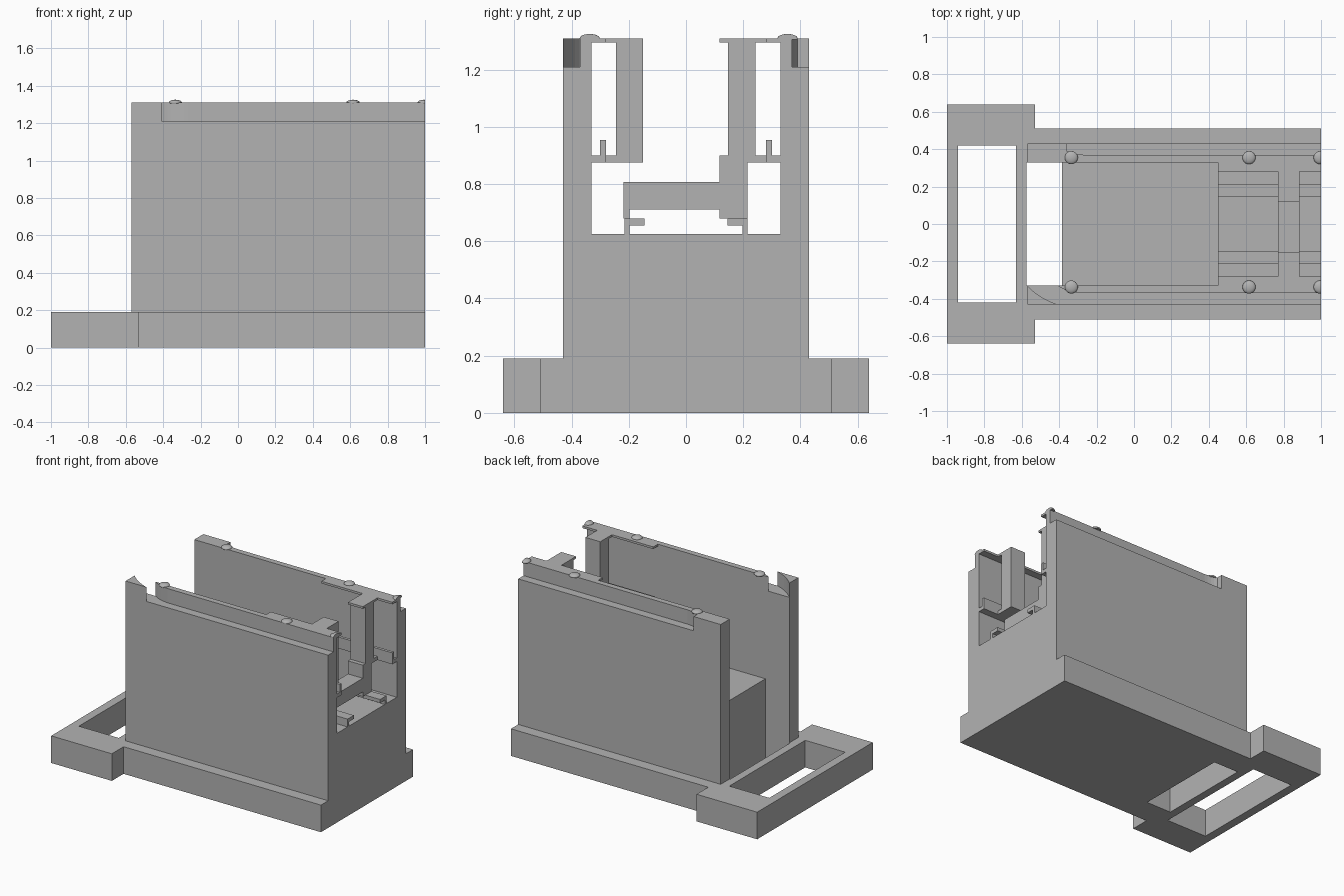
import bpy, bmesh, math
from mathutils import Vector

if "Cube" in bpy.data.objects:
    bpy.data.objects.remove(bpy.data.objects["Cube"])

grey = bpy.data.materials.new("light_grey")
grey.diffuse_color = (0.45, 0.45, 0.45, 1)
grey.use_nodes = True
grey.node_tree.nodes["Principled BSDF"].inputs["Base Color"].default_value = grey.diffuse_color


def finish(name, bm):
    bmesh.ops.recalc_face_normals(bm, faces=bm.faces)
    mesh = bpy.data.meshes.new(name)
    bm.to_mesh(mesh)
    bm.free()
    mesh.materials.append(grey)
    ob = bpy.data.objects.new(name, mesh)
    bpy.context.collection.objects.link(ob)
    return ob


def extrude(name, points, lo, hi, axis="z"):
    """Extrude a closed profile: (x, y) along z, or (y, z) along x."""
    bm = bmesh.new()
    if axis == "z":
        vs = [bm.verts.new((a, b, lo)) for a, b in points]
        step = Vector((0, 0, hi - lo))
    else:
        vs = [bm.verts.new((lo, a, b)) for a, b in points]
        step = Vector((hi - lo, 0, 0))
    face = bm.faces.new(vs)
    ext = bmesh.ops.extrude_face_region(bm, geom=[face], use_keep_orig=True)
    moved = [g for g in ext["geom"] if isinstance(g, bmesh.types.BMVert)]
    bmesh.ops.translate(bm, verts=moved, vec=step)
    return finish(name, bm)


def rect(a0, a1, b0, b1):
    return [(a0, b0), (a1, b0), (a1, b1), (a0, b1)]


def curve(p, c, q, n=8):
    """Points on a quadratic curve from p to q pulled toward c."""
    return [tuple((1 - t) ** 2 * p[i] + 2 * t * (1 - t) * c[i] + t * t * q[i] for i in (0, 1))
            for t in (k / n for k in range(n + 1))]


# Base plate with a wide end and two openings
base = extrude("base_plate", [(-1, -.64), (-.53, -.64), (-.53, -.51), (1, -.51),
                              (1, .51), (-.53, .51), (-.53, .64), (-1, .64)], 0, .19)
for name, x0, x1, y in (("handle_cutter", -.94, -.63, .42), ("slot_cutter", -.575, -.385, .33)):
    cutter = extrude(name, rect(x0, x1, -y, y), -.1, .3)
    cutter.hide_render = True
    cutter.hide_set(True)
    mod = base.modifiers.new(name, "BOOLEAN")
    mod.operation = "DIFFERENCE"
    mod.solver = "EXACT"
    mod.object = cutter

# Inner block, with a raised floor at the open end
extrude("inner_block", rect(-.385, .45, -.33, .33), .19, .59)
extrude("end_floor", rect(.45, 1, -.33, .33), .19, .625)

# Side walls up to the ledge
for s, side in ((-1, "front"), (1, "back")):
    extrude(side + "_wall", rect(-.57, 1, s * .33, s * .43), .19, 1.21)

# Wall tops set back from the ledge
extrude("back_wall_top", [(-.57, .33), (1, .33), (1, .37)]
        + curve((-.27, .37), (-.32, .372), (-.36, .39), 4)
        + [(-.36, .43), (-.57, .43)], 1.21, 1.31)
extrude("front_wall_top", [(1, -.33), (-.41, -.33)]
        + curve((-.405, -.332), (-.35, -.37), (-.27, -.37)) + [(1, -.37)], 1.21, 1.31)
extrude("front_corner_post", [(-.57, -.43)]
        + curve((-.41, -.43), (-.51, -.395), (-.57, -.33)), 1.21, 1.31)

# Rails on both sides of the open end
for s, side in ((-1, "front"), (1, "back")):
    def prof(pts):
        return [(s * y, z) for y, z in pts]
    extrude(side + "_top_flange", prof(rect(.28, .33, 1.295, 1.31)), .45, 1, "x")
    extrude(side + "_shelf_rail", prof([(.33, .875), (.28, .875), (.28, .955), (.30, .955),
                                        (.30, .90), (.33, .90)]), .45, 1, "x")
    extrude(side + "_floor_rail", prof([(.215, .625), (.215, .68), (.145, .68), (.145, .655),
                                        (.197, .655), (.197, .625)]), .45, 1, "x")

# Cross frame: front hanging column, then back column joined to the beam
extrude("front_column", [(-.28, 1.31), (-.15, 1.31), (-.15, .875), (-.28, .875),
                         (-.28, .90), (-.245, .90), (-.245, 1.295), (-.28, 1.295)], .77, .885, "x")
extrude("back_column_and_beam", [
    (.28, 1.31), (.118, 1.31), (.118, 1.295), (.147, 1.295), (.147, .90), (.118, .90),
    (.118, .808), (-.218, .808), (-.218, .68), (-.198, .68), (-.198, .712), (.118, .712),
    (.118, .68), (.215, .68), (.215, .875), (.28, .875), (.28, .90), (.243, .90),
    (.243, 1.295), (.28, 1.295)], .77, .885, "x")

# Shallow round bumps along the wall tops
R, H = .035, .015
for y, side in ((-.337, "front"), (.355, "back")):
    for i, x in enumerate((-.335, .615, .995)):
        bm = bmesh.new()
        bmesh.ops.create_uvsphere(bm, u_segments=24, v_segments=12, radius=1)
        for v in bm.verts:
            v.co = (x + v.co.x * R, y + v.co.y * R, 1.31 + v.co.z * H)
        for co, no in (((0, 0, 1.305), (0, 0, -1)), ((1, 0, 0), (1, 0, 0))):
            bmesh.ops.bisect_plane(bm, geom=bm.verts[:] + bm.edges[:] + bm.faces[:],
                                   plane_co=co, plane_no=no, clear_outer=True)
            bmesh.ops.holes_fill(bm, edges=[e for e in bm.edges if e.is_boundary])
        bump = finish(f"{side}_bump_{i + 1}", bm)
        bpy.ops.object.select_all(action="DESELECT")
        bump.select_set(True)
        bpy.context.view_layer.objects.active = bump
        bpy.ops.object.shade_smooth_by_angle(angle=math.radians(40))
